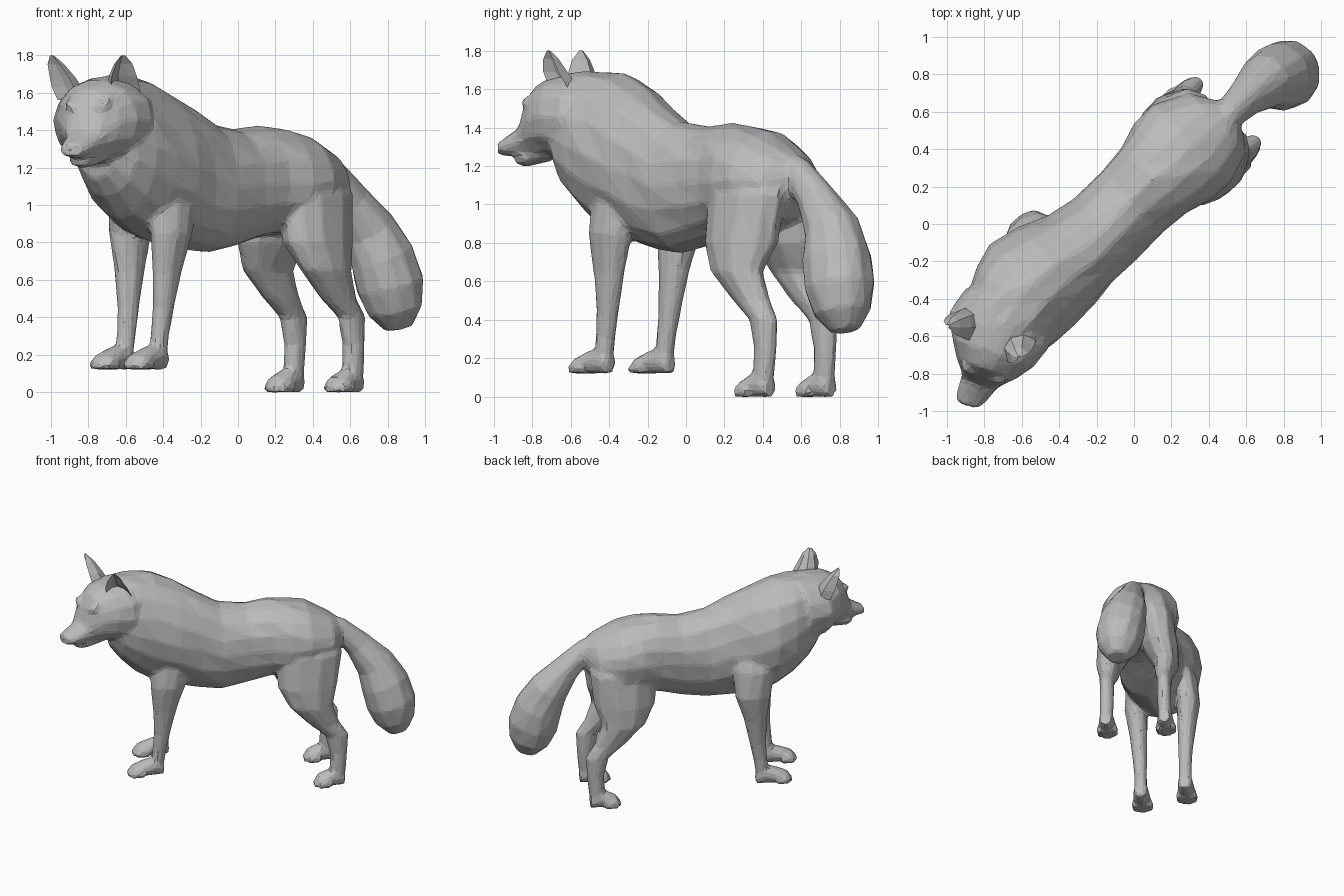
import bpy, bmesh, math, random
from mathutils import Vector

cube = bpy.data.objects.get("Cube")
if cube:
    bpy.data.objects.remove(cube, do_unlink=True)

random.seed(4)
fur = bpy.data.materials.new("grey_fur")
fur.use_nodes = True
fur.diffuse_color = (0.5, 0.5, 0.5, 1)
fur.node_tree.nodes["Principled BSDF"].inputs["Base Color"].default_value = (0.5, 0.5, 0.5, 1)

# The animal stands diagonally: FWD is its heading, LEFT its left side
D = math.sqrt(0.5)
FWD, LEFT, UP = Vector((-D, -D, 0)), Vector((D, -D, 0)), Vector((0, 0, 1))


def at(s, t, z):
    return FWD * s + LEFT * t + UP * z


def tube(bm, rings, sides=14, rough=0):
    """Skin a closed tube over rings of (centre, half axis, half axis)."""
    loops = []
    for c, u, v in rings:
        loop = []
        for i in range(sides):
            a = 2 * math.pi * (i + random.uniform(-6, 6) * rough) / sides
            k = 1 + random.uniform(-rough, rough)
            loop.append(bm.verts.new(c + (u * math.cos(a) + v * math.sin(a)) * k))
        loops.append(loop)
    for a, b in zip(loops, loops[1:]):
        for i in range(sides):
            j = (i + 1) % sides
            bm.faces.new((a[i], a[j], b[j], b[i]))
    bm.faces.new(loops[0][::-1])
    bm.faces.new(loops[-1])


def upright(c, side, top, bottom, half):
    """Ring standing vertically across the direction of travel."""
    return Vector((c[0], c[1], (top + bottom) / 2)), side * half, UP * (top - bottom) / 2


def finish(bm, name):
    bmesh.ops.recalc_face_normals(bm, faces=bm.faces)
    mesh = bpy.data.meshes.new(name)
    bm.to_mesh(mesh)
    bm.free()
    mesh.materials.append(fur)
    ob = bpy.data.objects.new(name, mesh)
    bpy.context.collection.objects.link(ob)
    return ob


coat = bmesh.new()

# Torso and mane: along, across, top, bottom, half width
torso = [(-.80, -.06, 1.22, 1.06, .06), (-.70, -.07, 1.29, .92, .22), (-.52, -.085, 1.385, .84, .30),
         (-.38, -.085, 1.415, .84, .29), (-.24, -.09, 1.425, .83, .25), (-.07, -.09, 1.405, .785, .235),
         (.13, -.09, 1.435, .745, .235), (.30, -.11, 1.53, .765, .25), (.45, -.14, 1.615, .79, .29),
         (.62, -.155, 1.675, .84, .31), (.76, -.14, 1.695, .93, .295), (.88, -.12, 1.69, 1.04, .25),
         (.95, -.12, 1.66, 1.14, .18)]
tube(coat, [upright(at(s, t, 0), LEFT, a, b, w) for s, t, a, b, w in torso], 16, .022)

# Head, turned a little towards its left
LOOK = Vector((-.33, -.94, 0)).normalized()
CHEEK = UP.cross(LOOK)
skull = [(-.66, -.42, 1.69, 1.18, .25), (-.72, -.57, 1.69, 1.2, .285), (-.755, -.69, 1.67, 1.24, .23),
         (-.79, -.775, 1.62, 1.25, .165), (-.812, -.82, 1.53, 1.25, .12), (-.83, -.855, 1.41, 1.25, .10),
         (-.87, -.925, 1.355, 1.25, .085), (-.895, -.97, 1.33, 1.255, .06)]
tube(coat, [upright(r, CHEEK, *r[2:]) for r in skull], 14, .02)
jaw = [(-.77, -.70, 1.32, 1.225, .11), (-.83, -.83, 1.29, 1.195, .08), (-.85, -.88, 1.27, 1.205, .055)]
tube(coat, [upright(r, CHEEK, *r[2:]) for r in jaw], 8)

# Brow ridges
for side in (-1, 1):
    brow = Vector((-.80, -.785, 1.52)) + CHEEK * side * .075
    tube(coat, [(brow + CHEEK * k * .05 + UP * side * k * .02, LOOK * r, UP * r * .8)
                for k, r in ((-1, .035), (0, .052), (1, .03))], 8)

# Tail: rings square to its path
tail = [(.38, .46, 1.26, .06), (.50, .58, 1.17, .08), (.60, .68, 1.03, .105), (.70, .76, .87, .15),
        (.77, .785, .72, .18), (.815, .80, .57, .187), (.84, .815, .44, .155), (.86, .83, .34, .075)]
path = [Vector(r[:3]) for r in tail]
rings = []
for i, c in enumerate(path):
    way = (path[min(i + 1, len(path) - 1)] - path[max(i - 1, 0)]).normalized()
    across = (LEFT - way * LEFT.dot(way)).normalized()
    rings.append((c, across * tail[i][3], way.cross(across) * tail[i][3]))
tube(coat, rings, 12, .03)

# Legs: along, across, height, half depth, half width
fore = [(.48, -.06, 1.3, .12, .06), (.50, .0, 1.05, .16, .105), (.53, .03, .85, .135, .09),
        (.55, .015, .65, .09, .072), (.57, .005, .45, .062, .056), (.592, 0, .3, .052, .05),
        (.61, 0, .16, .05, .052)]
hind = [(-.51, -.01, 1.28, .18, .11), (-.515, .07, 1.05, .25, .14), (-.505, .10, .8, .23, .138),
        (-.52, .145, .65, .165, .10), (-.62, .14, .5, .12, .073), (-.715, .145, .4, .09, .058),
        (-.73, .145, .25, .065, .055), (-.715, .15, .06, .06, .053)]
legs = [("front", fore, .117, -.35, -.095, .225), ("hind", hind, -.005, -.15, 0, .18)]
for name, rows, ground, mirror, shift, reach in legs:
    for right in (False, True):
        def place(s, t, z):
            lean = shift * min(1, max(0, (1.25 - z) / .4))
            return at(s + lean, mirror - t, z) if right else at(s, t, z)
        tube(coat, [(place(*r[:3]), FWD * r[3], LEFT * r[4]) for r in rows], 10, .025)
        # Paw reaching forward from the ankle, with four toes
        s, t = rows[-1][:2]
        steps = ((-.055, .10, .045), (0, .15, .06), (reach * .45, .12, .07), (reach * .8, .085, .07))
        tube(coat, [upright(place(s + k, t, 0), LEFT, ground + h, ground, w) for k, h, w in steps], 10)
        for toe in (-1.5, -.5, .5, 1.5):
            front = reach - abs(toe) * .025
            pads = ((-.09, .06), (-.03, .08), (.005, .04))
            tube(coat, [upright(place(s + front + k, t + toe * .038, 0), LEFT, ground + h, ground, .025)
                        for k, h in pads], 8)

# Fuse the coat into one skin, then reduce it to irregular flat facets
wolf = finish(coat, "body_coat")
remesh = wolf.modifiers.new("fuse", "REMESH")
remesh.mode = "VOXEL"
remesh.voxel_size = .016
soften = wolf.modifiers.new("soften", "SMOOTH")
soften.factor = .5
soften.iterations = 5
facets = wolf.modifiers.new("facets", "DECIMATE")
facets.ratio = .06

# Cupped ears: a deep hollow section narrowing along base, middle, tip
ears = [("left_ear", (-.62, -.60, 1.56), (-.625, -.675, 1.69), (-.615, -.715, 1.8), (.5, -.85, 0)),
        ("right_ear", (-.875, -.52, 1.56), (-.93, -.535, 1.68), (-.995, -.545, 1.8), (-.75, -.65, 0))]
for name, base, middle, tip, facing in ears:
    bm = bmesh.new()
    base, middle, tip = Vector(base), Vector(middle), Vector(tip)
    facing = Vector(facing).normalized()
    wide = UP.cross(facing)
    loops = []
    for c, w in ((base, .10), (base.lerp(middle, .6), .098), (middle, .085),
                 (middle.lerp(tip, .6), .055), (tip, .012)):
        offsets = (wide * .9 + facing * .4, wide * .45 - facing * .2, facing * -.4,
                   wide * -.45 - facing * .2, wide * -.9 + facing * .4,
                   wide * -.65 - facing * .4, facing * -.75, wide * .65 - facing * .4)
        loops.append([bm.verts.new(c + o * w) for o in offsets])
    count = len(offsets)
    for a, b in zip(loops, loops[1:]):
        for i in range(count):
            j = (i + 1) % count
            bm.faces.new((a[i], a[j], b[j], b[i]))
    bm.faces.new(loops[0])
    bm.faces.new(loops[-1])
    finish(bm, name)

# Nose pad
bm = bmesh.new()
bmesh.ops.create_icosphere(bm, subdivisions=1, radius=.035)
bmesh.ops.translate(bm, vec=(-.89, -.94, 1.305), verts=bm.verts)
finish(bm, "nose")
